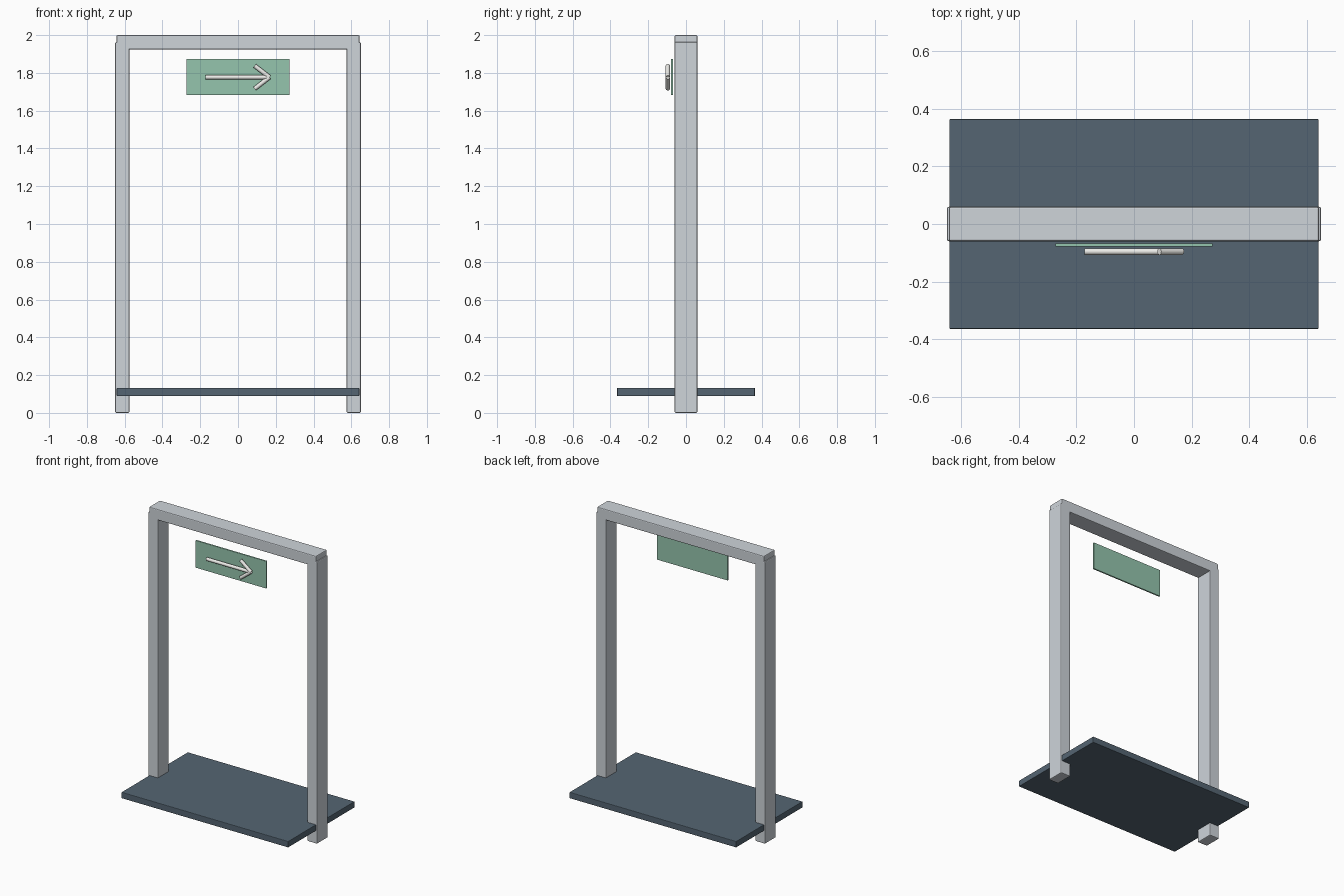
import bpy
from mathutils import Vector

if "Cube" in bpy.data.objects:
    bpy.data.objects.remove(bpy.data.objects["Cube"])


def material(name, color):
    m = bpy.data.materials.new(name)
    m.diffuse_color = color
    m.use_nodes = True
    m.node_tree.nodes["Principled BSDF"].inputs["Base Color"].default_value = m.diffuse_color
    return m


def box(name, lo, hi, bevel=0.0, mat=None):
    lo, hi = Vector(lo), Vector(hi)
    bpy.ops.mesh.primitive_cube_add(size=1, location=(lo + hi) / 2)
    ob = bpy.context.object
    ob.name = name
    ob.scale = hi - lo
    bpy.ops.object.transform_apply(location=False, rotation=False, scale=True)
    if bevel:
        b = ob.modifiers.new("edge_bevel", 'BEVEL')
        b.width, b.segments = bevel, 2
    if mat:
        ob.data.materials.append(mat)
    return ob


def rod(name, a, b, radius):
    a, b = Vector(a), Vector(b)
    bpy.ops.mesh.primitive_cylinder_add(vertices=16, radius=radius,
                                        depth=(b - a).length, location=(a + b) / 2)
    ob = bpy.context.object
    ob.name = name
    ob.rotation_euler = (b - a).to_track_quat('Z', 'Y').to_euler()
    bpy.ops.object.shade_smooth_by_angle()
    ob.data.materials.append(white)
    return ob


metal = material("frame_metal", (0.62, 0.66, 0.70, 1))
slate = material("threshold_slate", (0.09, 0.13, 0.17, 1))
green = material("sign_green", (0.30, 0.56, 0.42, 1))
white = material("arrow_white", (0.85, 0.85, 0.82, 1))

# Frame: two posts and a top beam
for side, x in (("left", -0.6125), ("right", 0.6125)):
    box(side + "_post", (x - 0.0375, -0.06, 0), (x + 0.0375, 0.06, 1.963), 0.006, metal)
box("top_beam", (-0.643, -0.06, 1.924), (0.643, 0.06, 2.0), 0.006, metal)

# Floor plate
box("floor_plate", (-0.642, -0.365, 0.089), (0.642, 0.365, 0.132), 0.004, slate)

# Hanging sign panel
box("sign_panel", (-0.273, -0.079, 1.683), (0.273, -0.068, 1.873), 0.002, green)

# Direction arrow
y, z, r = -0.096, 1.777, 0.0115
rod("arrow_shaft", (-0.172, y, z), (0.165, y, z), r)
for side, s in (("upper", 1), ("lower", -1)):
    rod(side + "_arrow_barb", (0.088, y, z + s * 0.061), (0.167, y, z), r)
